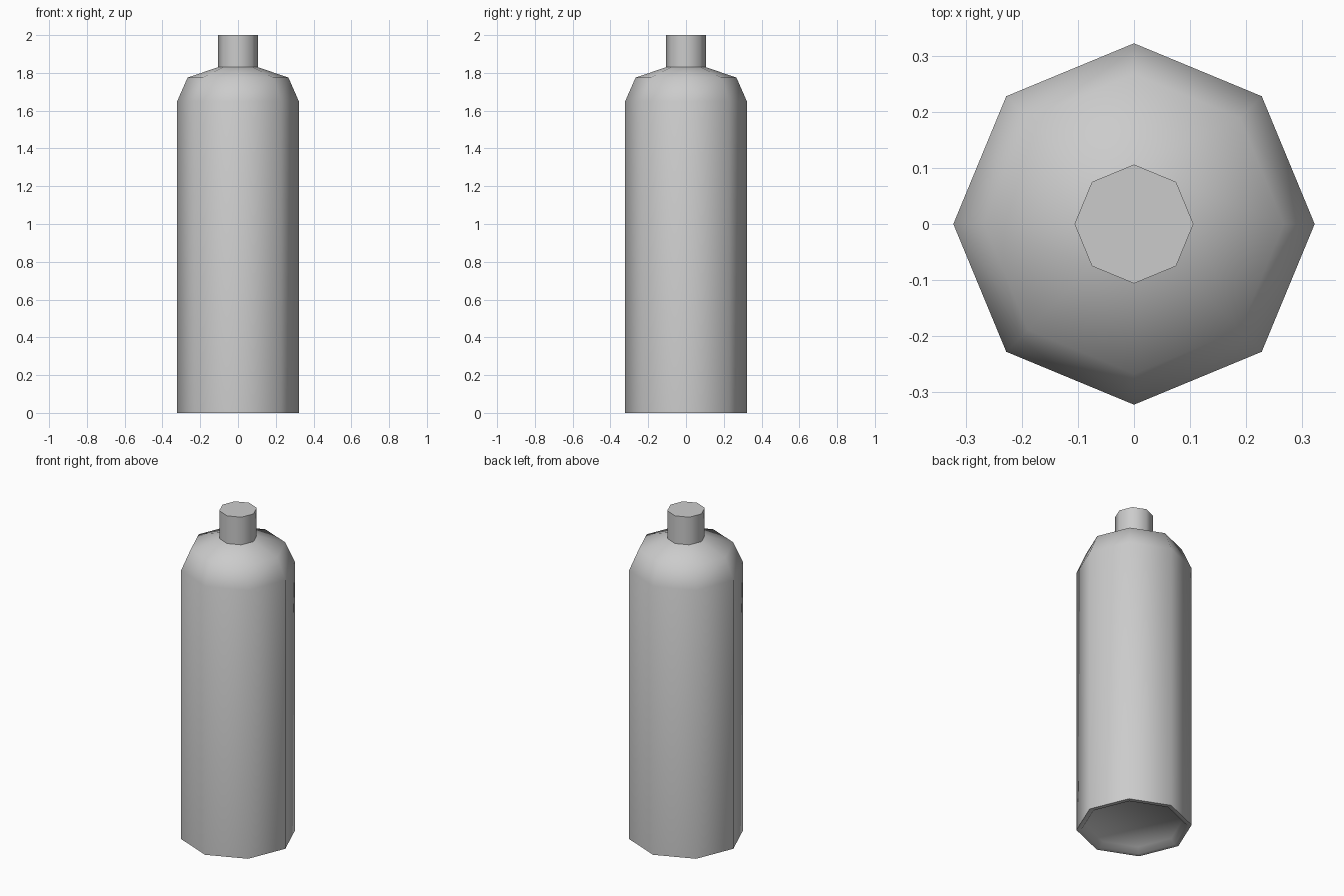
import bpy, bmesh
from math import cos, sin, pi, radians

if "Cube" in bpy.data.objects:
    bpy.data.objects.remove(bpy.data.objects["Cube"])

SIDES = 8


def lathe(name, profile):
    """Revolve (radius, z) points into an eight-sided solid, bottom to top."""
    bm = bmesh.new()
    rings = []
    for r, z in profile:
        rings.append([bm.verts.new((r * cos(2 * pi * i / SIDES),
                                    r * sin(2 * pi * i / SIDES), z))
                      for i in range(SIDES)])
    for a, b in zip(rings, rings[1:]):
        for i in range(SIDES):
            j = (i + 1) % SIDES
            bm.faces.new((a[i], a[j], b[j], b[i]))
    bm.faces.new(rings[0])
    bm.faces.new(rings[-1])
    bmesh.ops.recalc_face_normals(bm, faces=bm.faces)
    mesh = bpy.data.meshes.new(name)
    bm.to_mesh(mesh)
    bm.free()
    obj = bpy.data.objects.new(name, mesh)
    bpy.context.collection.objects.link(obj)
    bpy.ops.object.select_all(action='DESELECT')
    obj.select_set(True)
    bpy.context.view_layer.objects.active = obj
    bpy.ops.object.shade_smooth_by_angle(angle=radians(60))
    return obj


# Bottle: shallow recessed base, straight body, sloped shoulder, neck
lathe("bottle", [
    (0.27, 0.03), (0.295, 0.0), (0.322, 0.0),
    (0.322, 1.65), (0.267, 1.775), (0.106, 1.83), (0.106, 2.0),
])
